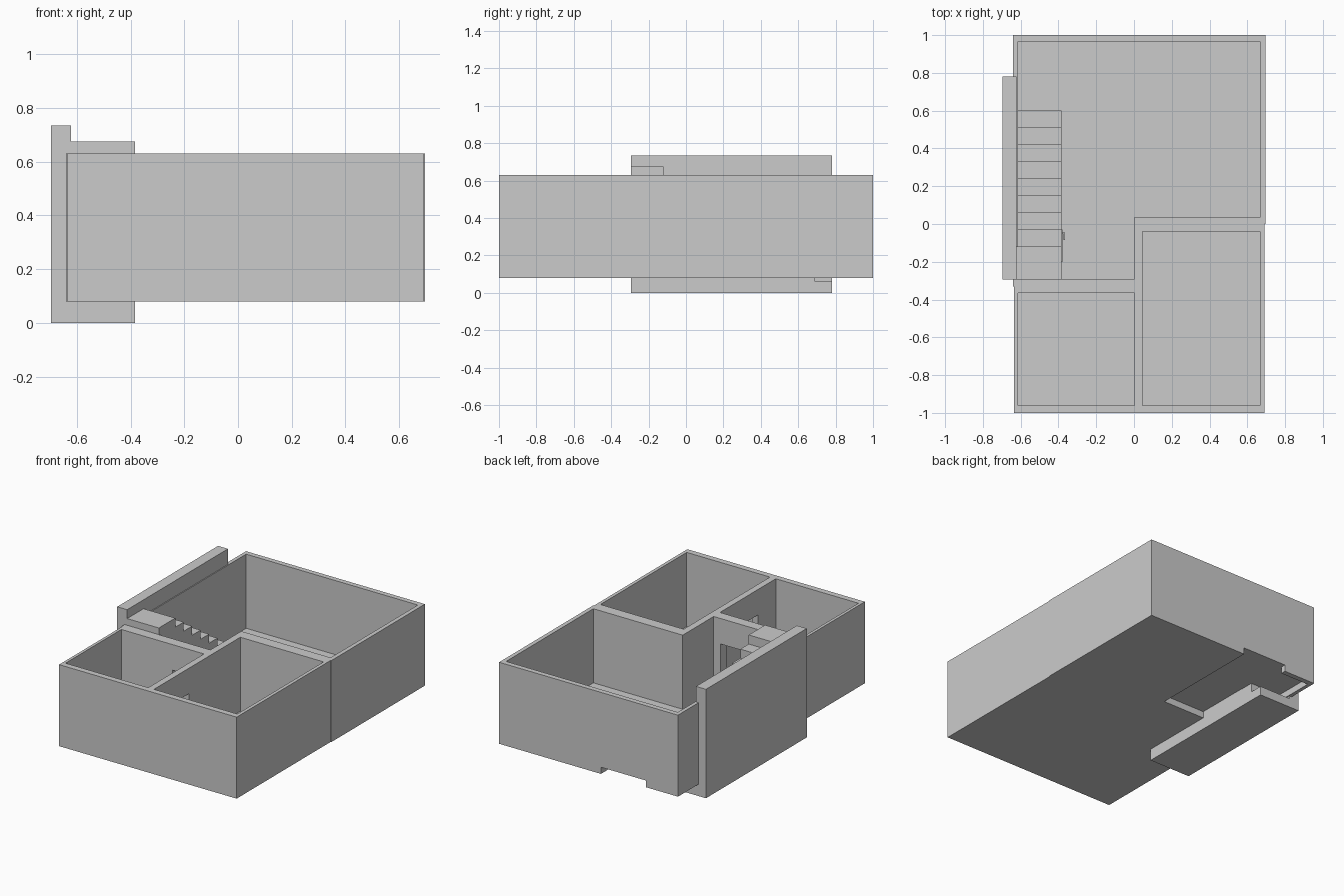
import bpy
import bmesh

if "Cube" in bpy.data.objects:
    bpy.data.objects.remove(bpy.data.objects["Cube"], do_unlink=True)

grey = bpy.data.materials.new("plain grey")
grey.use_nodes = True
grey.diffuse_color = (0.6, 0.6, 0.6, 1)
grey.node_tree.nodes["Principled BSDF"].inputs["Base Color"].default_value = (0.6, 0.6, 0.6, 1)

BASE, TOP, FLOOR = 0.08, 0.63, 0.13


def prism(name, points, low, high, axis="z"):
    """Extrude a closed outline along z, or a (y, z) outline along x."""
    bm = bmesh.new()
    if axis == "z":
        place = lambda p, d: (p[0], p[1], d)
    else:
        place = lambda p, d: (d, p[0], p[1])
    bottom = [bm.verts.new(place(p, low)) for p in points]
    top = [bm.verts.new(place(p, high)) for p in points]
    bm.faces.new(bottom)
    bm.faces.new(top)
    for i in range(len(points)):
        j = (i + 1) % len(points)
        bm.faces.new((bottom[i], bottom[j], top[j], top[i]))
    bmesh.ops.recalc_face_normals(bm, faces=bm.faces)
    mesh = bpy.data.meshes.new(name)
    bm.to_mesh(mesh)
    bm.free()
    mesh.materials.append(grey)
    obj = bpy.data.objects.new(name, mesh)
    bpy.context.scene.collection.objects.link(obj)
    return obj


def box(name, x, y, z):
    outline = [(x[0], y[0]), (x[1], y[0]), (x[1], y[1]), (x[0], y[1])]
    return prism(name, outline, z[0], z[1])


# House shell, the front half a touch narrower than the back half
house = prism("house_walls", [
    (-0.635, -1), (0.69, -1), (0.69, 0), (0.695, 0),
    (0.695, 1), (-0.64, 1), (-0.64, -0.33), (-0.635, -0.33)], BASE, TOP)

# Rooms, doorways and the recess under the floor, cut from the shell
main_room = [(-0.615, -0.295), (0.0, -0.295), (0.0, 0.035),
             (0.667, 0.035), (0.667, 0.965), (-0.615, 0.965)]
door_z = (FLOOR, 0.458)
under = (0.0, 0.125)
cutters = [
    prism("main_room_cutter", main_room, FLOOR, 1),
    box("left_room_cutter", (0.045, 0.667), (-0.96, -0.04), (FLOOR, 1)),
    box("right_room_cutter", (-0.615, 0.002), (-0.96, -0.365), (FLOOR, 1)),
    box("hall_door_cutter", (-0.235, -0.05), (-0.38, -0.28), door_z),
    box("inner_door_cutter", (-0.02, 0.06), (-0.77, -0.587), door_z),
    box("underfloor_cutter", (-0.615, -0.065), (0.22, 0.965), under),
    box("back_notch_cutter", (-0.4, -0.065), (0.9, 1.1), under),
]
for cutter in cutters:
    cutter.hide_render = True
    cutter.hide_viewport = True
    cut = house.modifiers.new(cutter.name, "BOOLEAN")
    cut.operation = "DIFFERENCE"
    cut.solver = "EXACT"
    cut.object = cutter

# Solid staircase rising towards the front, ending in a landing
STEPS, RUN, RISE = 11, 0.09, 0.675 / 11
profile = [(-0.295, 0), (0.78, 0)]
for i in range(STEPS):
    y = 0.78 - RUN * i
    if i:
        profile.append((y, RISE * i))
    profile.append((y, RISE * (i + 1)))
profile.append((-0.295, RISE * STEPS))
prism("staircase", profile, -0.622, -0.384, axis="x")

# Tall wall outside the stairs
box("stair_wall", (-0.695, -0.621), (-0.295, 0.78), (0, 0.735))

# Cupboard door under the landing, with a small handle
box("cupboard_door", (-0.385, -0.379), (-0.2, -0.03), (FLOOR, 0.44))
box("handle_stem", (-0.38, -0.366), (-0.052, -0.044), (0.28, 0.288))
box("handle_grip", (-0.372, -0.366), (-0.085, -0.044), (0.28, 0.288))
